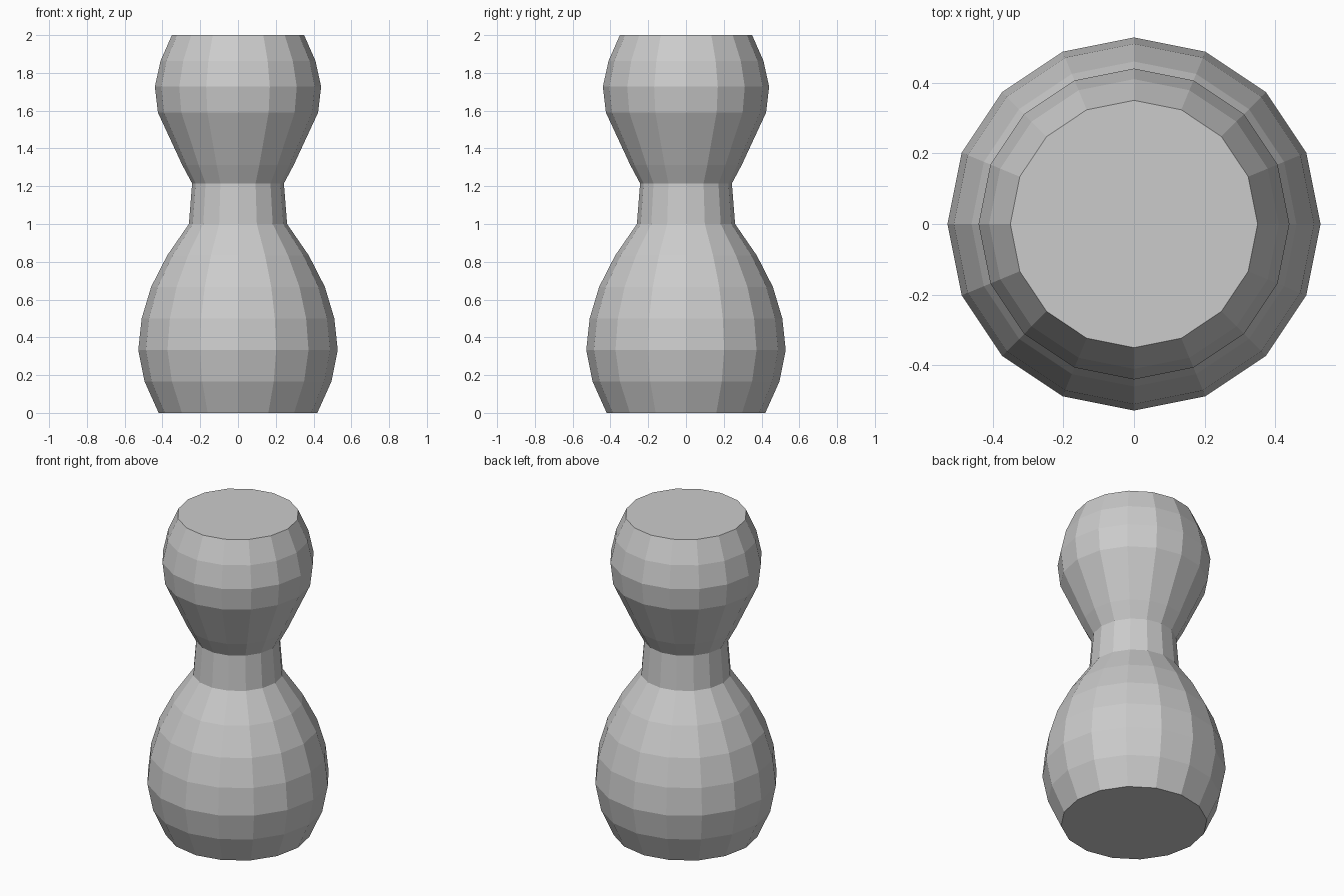
import bpy, bmesh, math

if "Cube" in bpy.data.objects:
    bpy.data.objects.remove(bpy.data.objects["Cube"])

SIDES = 16


def lathe(name, profile):
    """Revolve a (radius, height) profile into a closed flat-shaded solid."""
    bm = bmesh.new()
    rings = []
    for r, z in profile:
        rings.append([bm.verts.new((r * math.cos(2 * math.pi * i / SIDES),
                                    r * math.sin(2 * math.pi * i / SIDES), z))
                      for i in range(SIDES)])
    for low, high in zip(rings, rings[1:]):
        for i in range(SIDES):
            j = (i + 1) % SIDES
            bm.faces.new((low[i], low[j], high[j], high[i]))
    # End caps
    bm.faces.new(rings[0][::-1])
    bm.faces.new(rings[-1])
    mesh = bpy.data.meshes.new(name)
    bm.to_mesh(mesh)
    bm.free()
    obj = bpy.data.objects.new(name, mesh)
    bpy.context.collection.objects.link(obj)
    return obj


# Wide base bulb, narrow neck and flat-topped upper bulb in one turned piece
lathe("turned_body", [
    (0.42, 0.0), (0.495, 0.167), (0.528, 0.333), (0.51, 0.5),
    (0.46, 0.667), (0.375, 0.833), (0.26, 1.0),
    (0.243, 1.215),
    (0.295, 1.312), (0.424, 1.59), (0.44, 1.727), (0.41, 1.864), (0.35, 2.0),
])
